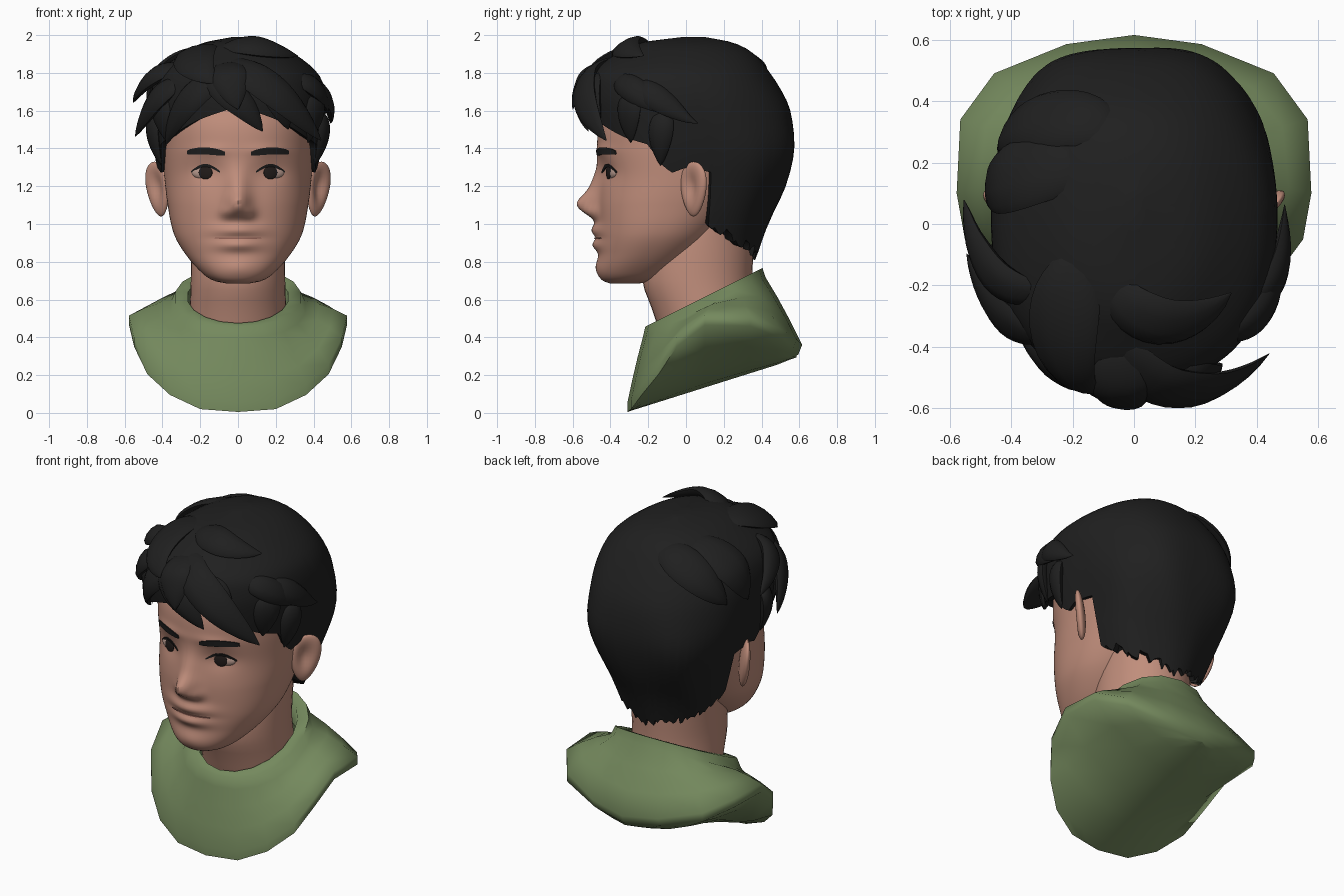
import bpy, bmesh, math, random
from mathutils import Vector

random.seed(4)
cube = bpy.data.objects.get("Cube")
if cube:
    bpy.data.objects.remove(cube)


def material(name, rgb):
    m = bpy.data.materials.new(name)
    m.use_nodes = True
    m.diffuse_color = (*rgb, 1)
    m.node_tree.nodes["Principled BSDF"].inputs["Base Color"].default_value = (*rgb, 1)
    return m


SKIN = material("skin", (.53, .27, .2))
HAIR = material("black hair", (.014, .014, .014))
SHIRT = material("green cloth", (.175, .25, .11))
EYE = material("eye white", (.46, .31, .26))
IRIS = material("dark iris", (.015, .011, .01))
CREASE = material("lip crease", (.3, .13, .1))


def finish(name, bm, mat, angle=60):
    bmesh.ops.remove_doubles(bm, verts=bm.verts, dist=1e-4)
    bmesh.ops.recalc_face_normals(bm, faces=bm.faces)
    mesh = bpy.data.meshes.new(name)
    bm.to_mesh(mesh)
    bm.free()
    ob = bpy.data.objects.new(name, mesh)
    bpy.context.collection.objects.link(ob)
    mesh.materials.append(mat)
    bpy.ops.object.select_all(action='DESELECT')
    ob.select_set(True)
    bpy.context.view_layer.objects.active = ob
    bpy.ops.object.shade_smooth_by_angle(angle=math.radians(angle))
    return ob


def loft(name, rings, mat, caps=True, angle=60):
    bm = bmesh.new()
    rows = [[bm.verts.new(p) for p in ring] for ring in rings]
    n = len(rows[0])
    for a, b in zip(rows, rows[1:]):
        for i in range(n):
            j = (i + 1) % n
            bm.faces.new((a[i], a[j], b[j], b[i]))
    if caps:
        bm.faces.new(rows[0])
        bm.faces.new(rows[-1])
    return finish(name, bm, mat, angle)


def interp(keys, t, smooth=True):
    """Values of a keyed profile at t, as a smooth or a straight curve."""
    t = min(max(t, keys[0][0]), keys[-1][0])
    i = max(k for k in range(len(keys) - 1) if keys[k][0] <= t)
    a, b = keys[i], keys[i + 1]
    p, q = keys[max(i - 1, 0)], keys[min(i + 2, len(keys) - 1)]
    h = b[0] - a[0]
    u = (t - a[0]) / h
    out = []
    for k in range(1, len(a)):
        v = a[k] + (b[k] - a[k]) * u
        if smooth:
            m0 = (b[k] - p[k]) / (b[0] - p[0]) * h
            m1 = (q[k] - a[k]) / (q[0] - a[0]) * h
            d = b[k] - a[k]
            v += u * (1 - u) * ((1 - u) * (m0 - d) - u * (m1 - d))
        out.append(v)
    return out


def power(v, n):
    return math.copysign(abs(v) ** (2 / n), v)


def section(keys, z, th, n=2.0):
    """Point on the rounded outline at height z; angle 0 is the front."""
    w, front, back = interp(keys, z)
    y = (front + back) / 2 - (back - front) / 2 * power(math.cos(th), n)
    return Vector((w * power(math.sin(th), n), y, z))


def turn(n):
    return [math.tau * i / n for i in range(n)]


# Head: height, half width, front, back
HEAD = [(.685, .06, -.40, -.25), (.70, .13, -.44, -.15), (.75, .2, -.465, -.05),
        (.85, .285, -.46, .08), (.95, .34, -.46, .18), (1.1, .372, -.465, .3),
        (1.25, .39, -.455, .4), (1.4, .4, -.47, .45), (1.55, .4, -.455, .45),
        (1.7, .36, -.38, .42), (1.85, .2, -.2, .3)]
# Face forms: x, z, x spread, z spread, amount
FORMS = [(0, 1.1, .058, .066, .095), (0, 1.2, .062, .1, .045), (.058, 1.06, .035, .035, .03),
         (.17, 1.28, .09, .06, -.018), (.15, 1.39, .1, .03, .01), (0, .965, .12, .036, .038),
         (0, .89, .11, .034, .035), (0, .925, .12, .012, -.004), (0, .77, .09, .05, .012)]
ROUND = 2.2


def form(x, z):
    total = 0
    for fx, fz, sx, sz, amount in FORMS:
        for cx in {fx, -fx}:
            total += amount * math.exp(-((x - cx) / sx) ** 2 - ((z - fz) / sz) ** 2)
    return total


def face_y(x, z):
    w, front, back = interp(HEAD, z)
    u = min(abs(x) / w, 1)
    return (front + back) / 2 - (back - front) / 2 * (1 - u ** ROUND) ** (1 / ROUND) - form(x, z)


rings = []
for i in range(111):
    z = .685 + 1.165 * i / 110
    ring = [section(HEAD, z, th, ROUND) for th in turn(128)]
    for p, th in zip(ring, turn(128)):
        if math.cos(th) > 0:
            p.y -= form(p.x, z) * min(1, 3 * math.cos(th))
    rings.append(ring)
loft("head", rings, SKIN)

NECK = [(.4, .26, -.13, .36), (.55, .255, -.18, .36), (.7, .25, -.23, .35),
        (.9, .25, -.2, .36), (1.05, .25, -.1, .36)]
loft("neck", [[section(NECK, .4 + .05 * i, th) for th in turn(40)] for i in range(14)], SKIN)


# Thin strips laid on the face
def strip(name, x0, x1, height, half, mat):
    rings = []
    for i in range(13):
        t = i / 12
        x = x0 + (x1 - x0) * t
        z, h = height(t), half * (.5 + .5 * math.sin(math.pi * t) ** .5)
        rings.append([(x, face_y(x, z + dz) + dy, z + dz)
                      for dz, dy in ((-h, .002), (-h, -.006), (h, -.006), (h, .002))])
    loft(name, rings, mat, angle=30)


def ball(name, centre, radii, yaw, mat, shape=None):
    bm = bmesh.new()
    bmesh.ops.create_uvsphere(bm, u_segments=32, v_segments=20, radius=1)
    for v in bm.verts:
        if shape:
            shape(v.co)
        x, y, z = (a * b for a, b in zip(v.co, radii))
        c, s = math.cos(yaw), math.sin(yaw)
        v.co = Vector(centre) + Vector((x * c - y * s, x * s + y * c, z))
    return finish(name, bm, mat)


def ear_shape(co):
    # hollow on the outer side, narrowing to the lobe
    if co.x > 0:
        co.x -= 1.1 * math.exp(-((co.y + .1) / .5) ** 2 - ((co.z - .1) / .55) ** 2)
    co.y *= 1 + .25 * co.z


for side, s in (("left", 1), ("right", -1)):
    strip(side + "_eyebrow", s * .07, s * .27, lambda t: 1.373 + .014 * math.sin(2.7 * t), .019, HAIR)
    strip(side + "_lash", s * .095, s * .25, lambda t: 1.275 + .035 * math.sin(math.pi * t), .008, HAIR)
    y = face_y(.17, 1.27)
    ball(side + "_eye", (s * .172, y + .012, 1.27), (.075, .02, .034), s * .3, EYE)
    ball(side + "_iris", (s * .172, y - .005, 1.272), (.038, .008, .035), s * .3, IRIS)
    ear = ball(side + "_ear", (.425, .04, 1.185), (.032, .085, .145), -.7, SKIN, ear_shape)
    for v in ear.data.vertices:
        v.co.x = s * (v.co.x + .12 * (v.co.z - 1.185))
    if s < 0:
        ear.data.flip_normals()
strip("mouth_line", -.125, .125, lambda t: .925, .004, CREASE)

# Hair cap: height, half width, front, back
CAP = [(.8, .26, -.2, .36), (1, .35, -.35, .43), (1.2, .4, -.42, .525), (1.4, .445, -.49, .575),
       (1.6, .465, -.53, .555), (1.7, .46, -.53, .51), (1.8, .42, -.5, .445),
       (1.9, .3, -.37, .36), (1.96, .18, -.24, .25), (1.99, .03, -.02, .1)]
# Hairline: degrees from the front, height
LINE = [(0, 1.62), (25, 1.55), (50, 1.46), (66, 1.42), (70, 1.33), (77, 1.27), (86, 1.3),
        (96, 1.27), (99, 1), (125, .9), (180, .82)]
ROWS = 24


def cap(z, th):
    # fuller at the lower back corners
    full = .6 * math.exp(-((z - 1.35) / .2) ** 2) if math.cos(th) < 0 else 0
    return section(CAP, z, th, 2.2 + full)


columns = []
for th in turn(144):
    deg = math.degrees(th)
    low = interp(LINE, min(deg, 360 - deg), False)[0]
    if 98 < deg < 262:
        low += random.uniform(-.02, .04)
    column = []
    for i in range(ROWS + 1):
        z = low + (1.99 - low) * math.sin(math.pi / 2 * i / ROWS)
        p = cap(z, th)
        swell = 1 + .012 * math.sin(7 * th + 5 * z) * (1.99 - z)
        column.append(Vector((p.x * swell, p.y * swell, z)))
    p = column[0]
    columns.append([Vector((p.x * .82, p.y * .82, p.z + .02))] + column)
loft("hair_cap", [list(r) for r in zip(*columns)], HAIR)


# Hair locks: start angle and height, end angle and height, half width, flare
def lock(name, a0, z0, a1, z1, width, flare):
    middle = Vector((0, .03, 1.4))
    path = []
    for i in range(15):
        t = i / 14
        p = cap(z0 + (z1 - z0) * t ** 1.3, math.radians(a0 + (a1 - a0) * t))
        out = (p - middle).normalized()
        flat = Vector((out.x, out.y, out.z * .3)).normalized()
        lift = .012 * math.sin(math.pi * t) - .035 * (1 - t) ** 3
        path.append((p + flat * flare * t * t + out * lift, out))
    rings = []
    for i, (p, out) in enumerate(path):
        t = i / 14
        along = path[min(i + 1, 14)][0] - path[max(i - 1, 0)][0]
        across = along.cross(out).normalized()
        size = max(math.sin(math.pi * (.12 + .88 * t)), .01) ** .75
        rings.append([p + across * (width * size * math.cos(k)) +
                      out * (.034 * size * math.sin(k)) for k in turn(10)])
    loft(name, rings, HAIR)


LOCKS = {
    "fringe": [(-22, 1.82, 14, 1.49, .085, .02), (-8, 1.8, -55, 1.42, .085, .01),
               (-10, 1.88, 49, 1.44, .1, .13), (-8, 1.87, 0, 1.6, .1, .07),
               (15, 1.8, 32, 1.5, .09, .02)],
    "crown": [(-25, 1.965, 62, 1.88, .09, .03), (-65, 1.96, -12, 1.74, .12, .04),
              (-125, 1.95, -95, 1.6, .12, .01), (-165, 1.93, -112, 1.62, .11, .01)],
    "side": [(-60, 1.85, -95, 1.63, .07, .09), (-45, 1.76, -80, 1.46, .08, .1),
             (60, 1.75, 92, 1.53, .07, .03), (45, 1.78, 82, 1.58, .07, .015),
             (78, 1.6, 71, 1.31, .07, 0), (60, 1.7, 54, 1.43, .08, 0),
             (-78, 1.6, -71, 1.31, .07, 0), (-60, 1.7, -54, 1.43, .08, 0)],
}
for part, rows in LOCKS.items():
    for i, row in enumerate(rows):
        lock(f"{part}_lock_{i + 1}", *row)

# Shirt: half of the hem from front to back, then mirrored
HEM = [(0, -.31, .055), (.2, -.29, .07), (.36, -.235, .145), (.48, -.145, .255), (.55, -.05, .4),
       (.577, .1, .515), (.565, .34, .51), (.455, .49, .45), (.22, .585, .39), (0, .615, .36)]
hem = [Vector(p) for p in HEM]
hem += [Vector((-p.x, p.y, p.z)) for p in hem[-2:0:-1]]


def collar(width, front, back, drop, n=2.0):
    ring = []
    for th in turn(len(hem)):
        y = (front + back) / 2 - (back - front) / 2 * power(math.cos(th), n)
        ring.append(Vector((width * power(math.sin(th), n), y, .465 + .5 * (y + .2) - drop)))
    return ring


def underside(s):
    # rounds down from the hem to a straight keel
    ring = []
    for p in hem:
        keel = .01 + .31 * (p.y + .3)
        ring.append(Vector((p.x * s, p.y * (.985 if s < 1 else 1) - (.02 if p.y > .5 else 0),
                            keel + (p.z - .05 - keel) * s * s)))
    return ring


base = collar(.36, -.23, .42, .055, 2.2)
shell = [collar(.26, -.17, .37, .12), collar(.27, -.18, .375, 0),
         collar(.335, -.215, .405, 0, 2.2), base]
for t in (.33, .67, 1):
    shell.append([a.lerp(b, t) + Vector((0, 0, .05 * t * (1 - t))) for a, b in zip(base, hem)])
shell += [underside(s) for s in (1, .75, .5, .25, 0)]
loft("shirt", shell, SHIRT, caps=False, angle=70)
